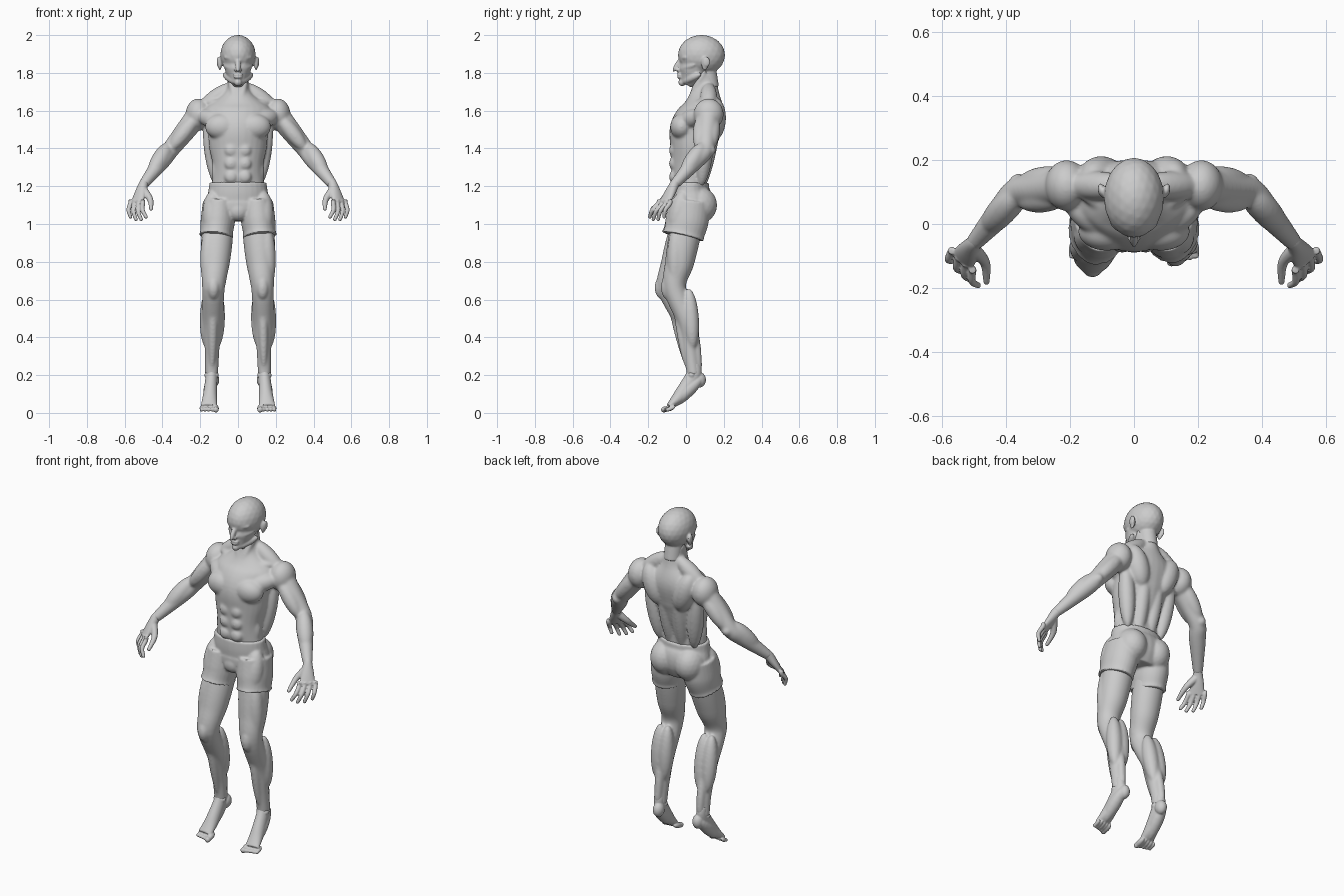
import bpy, bmesh, math
from mathutils import Vector, Matrix

if "Cube" in bpy.data.objects:
    bpy.data.objects.remove(bpy.data.objects["Cube"])

OUT, BACK, UP = Vector((1, 0, 0)), Vector((0, 1, 0)), Vector((0, 0, 1))
FRONT, DOWN = -BACK, -UP
SEGMENTS, STEPS = 28, 6

clay = bpy.data.materials.new("clay_grey")
clay.use_nodes = True
clay.diffuse_color = (0.6, 0.6, 0.6, 1)
clay.node_tree.nodes["Principled BSDF"].inputs["Base Color"].default_value = clay.diffuse_color


def point(x, y, z):
    return Vector((x, y, z))

def spline(before, start, end, after, t):
    """Smooth in-between of two sections, aware of their neighbours."""
    blended = []
    for p, q, r, s in zip(before, start, end, after):
        curve = 2 * p - 5 * q + 4 * r - s + t * (3 * (q - r) + s - p)
        blended.append(q + t / 2 * (r - p + t * curve))
    return blended

def tube(mesh, points, widths, depths=None, across=OUT):
    """Closed tube through points, with a half width and half depth at each."""
    sections = [(*p, w, d) for p, w, d in zip(points, widths, depths or widths)]
    last = len(sections) - 1
    fine = []
    for i in range(last):
        near = [sections[min(max(i + k, 0), last)] for k in (-1, 0, 1, 2)]
        fine += [spline(*near, k / STEPS) for k in range(STEPS)]
    fine.append(sections[-1])
    rings = []
    for i, (*center, width, depth) in enumerate(fine):
        previous, following = fine[max(i - 1, 0)], fine[min(i + 1, len(fine) - 1)]
        along = (Vector(following[:3]) - Vector(previous[:3])).normalized()
        sideways = (across - along * across.dot(along)).normalized()
        deepways = along.cross(sideways)
        ring = []
        for k in range(SEGMENTS):
            angle = math.tau * k / SEGMENTS
            offset = sideways * width * math.cos(angle) + deepways * depth * math.sin(angle)
            ring.append(mesh.verts.new(Vector(center) + offset))
        rings.append(ring)
    for lower, upper in zip(rings, rings[1:]):
        for k in range(SEGMENTS):
            n = (k + 1) % SEGMENTS
            mesh.faces.new((lower[k], lower[n], upper[n], upper[k]))
    mesh.faces.new(rings[0])
    mesh.faces.new(rings[-1])

def stack(mesh, base, step, rows):
    """Upright tube with evenly spaced rows of (y, half width, half depth)."""
    centers = [point(0, row[0], base + i * step) for i, row in enumerate(rows)]
    tube(mesh, centers, [row[1] for row in rows], [row[2] for row in rows])

def blob(mesh, center, radii):
    """Axis-aligned ellipsoid."""
    place = Matrix.Translation(center) @ Matrix.Diagonal((*radii, 1))
    bmesh.ops.create_icosphere(mesh, subdivisions=3, radius=1, matrix=place)

def ball(mesh, center, radius):
    blob(mesh, center, (radius, radius, radius))

def muscle(mesh, start, end, radius):
    """Spindle between two points."""
    turn = (end - start).to_track_quat('Z', 'Y').to_matrix().to_4x4()
    shape = Matrix.Diagonal((radius, radius, (end - start).length / 2, 1))
    place = Matrix.Translation((start + end) / 2) @ turn @ shape
    bmesh.ops.create_icosphere(mesh, subdivisions=3, radius=1, matrix=place)

def mirror(mesh):
    """Copy everything built so far to the other side."""
    copy = bmesh.ops.duplicate(mesh, geom=mesh.verts[:] + mesh.edges[:] + mesh.faces[:])
    for item in copy["geom"]:
        if isinstance(item, bmesh.types.BMVert):
            item.co.x = -item.co.x

def make(name, build_pair, build_middle, voxel, smoothing):
    """Mirror the paired masses, add the middle ones, fuse all into a smooth skin."""
    mesh = bmesh.new()
    build_pair(mesh)
    mirror(mesh)
    build_middle(mesh)
    # the right knee is carried a little further forward
    for vert in mesh.verts:
        if vert.co.x < 0:
            vert.co.y -= .035 * max(0, 1 - abs(vert.co.z - knee.z) / .36)
    bmesh.ops.recalc_face_normals(mesh, faces=mesh.faces)
    data = bpy.data.meshes.new(name)
    mesh.to_mesh(data)
    mesh.free()
    data.materials.append(clay)
    data.shade_smooth()
    obj = bpy.data.objects.new(name, data)
    bpy.context.collection.objects.link(obj)
    fuse = obj.modifiers.new("fuse", 'REMESH')
    fuse.mode, fuse.voxel_size, fuse.use_smooth_shade = 'VOXEL', voxel, True
    soften = obj.modifiers.new("soften", 'SMOOTH')
    soften.factor, soften.iterations = 0.5, smoothing


# joints of the left side
shoulder, elbow, wrist = point(.21, .12, 1.58), point(.36, .1, 1.39), point(.5, -.06, 1.21)
hip, knee = point(.1, .02, 1.08), point(.13, -.06, .66)
ankle, toes = point(.14, .04, .2), point(.155, -.09, .035)
nape, collar, waist = point(.02, .12, 1.74), point(.01, .005, 1.63), point(.11, .01, 1.2)


def build_chest_and_back(mesh):
    # chest, collar bone and neck cord
    blob(mesh, point(.085, -.022, 1.515), (.09, .062, .07))
    muscle(mesh, point(.06, -.03, 1.53), shoulder + FRONT * .04, .05)
    muscle(mesh, collar, shoulder + UP * .07, .018)
    muscle(mesh, collar, point(.055, .11, 1.83), .017)
    # abdominal rows, flank and ribs
    for row in range(3):
        blob(mesh, point(.036, -.064, 1.25 + row * .07), (.036, .026, .036))
    muscle(mesh, waist, waist + UP * .15, .03)
    for rib in range(4):
        start = point(.07, -.055, 1.33 + rib * .04)
        muscle(mesh, start, start + OUT * .07 + BACK * .085 + UP * .04, .018)
    # shoulder blade, side back, spine column and neck slope
    muscle(mesh, point(.06, .145, 1.44), point(.14, .155, 1.67), .062)
    muscle(mesh, waist + BACK * .07, shoulder + OUT * -.05, .045)
    muscle(mesh, point(.035, .07, 1.16), point(.05, .165, 1.6), .042)
    muscle(mesh, nape, shoulder + UP * .02, .045)


def build_half_face(mesh):
    # nostril, brow, eye, cheek bone, jaw and ear
    cheek = point(.078, .05, 1.845)
    ball(mesh, point(.01, -.044, 1.815), .011)
    muscle(mesh, point(0, -.034, 1.88), point(.075, .005, 1.882), .014)
    ball(mesh, point(.034, -.009, 1.858), .014)
    muscle(mesh, point(.025, -.025, 1.82), cheek, .016)
    muscle(mesh, point(.01, -.02, 1.748), cheek + BACK * .03 + DOWN * .05, .02)
    ear = point(.096, .1, 1.85)
    blob(mesh, ear, (.01, .02, .037))
    blob(mesh, ear + (BACK + UP + OUT) * .008, (.009, .02, .028))


def build_arm(mesh):
    tube(mesh, [shoulder, shoulder.lerp(elbow, .5), elbow, elbow.lerp(wrist, .3), wrist],
         [.06, .054, .046, .046, .027])
    # shoulder cap, front and rear upper arm, elbow, forearm
    blob(mesh, shoulder, (.068, .08, .085))
    muscle(mesh, shoulder + FRONT * .035, elbow + FRONT * .03, .042)
    muscle(mesh, shoulder + BACK * .03, elbow + BACK * .025, .042)
    ball(mesh, elbow + BACK * .028, .03)
    muscle(mesh, elbow + UP * .04, elbow.lerp(wrist, .75), .045)


def build_leg(mesh):
    calf = knee.lerp(ankle, .4) + BACK * .03
    shin = knee.lerp(ankle, .7) + BACK * .012
    tube(mesh, [hip, hip.lerp(knee, .36), hip.lerp(knee, .67), knee, calf, shin, ankle],
         [.08, .084, .077, .06, .054, .039, .035])
    # thigh, knee cap, calf heads and shin edge
    muscle(mesh, hip + OUT * .05 + FRONT * .07 + DOWN * .08, knee + OUT * .03, .045)
    muscle(mesh, hip + FRONT * .08 + DOWN * .12, knee + OUT * -.04 + DOWN * .02, .04)
    muscle(mesh, knee + FRONT * .04 + UP * .07, knee + FRONT * .04 + DOWN * .06, .033)
    for lean in (-.022, .026):
        muscle(mesh, knee + BACK * .075 + OUT * lean, shin + BACK * .015 + OUT * lean, .043)
    muscle(mesh, knee, shin + DOWN * .1 + FRONT * .02, .025)
    muscle(mesh, calf + BACK * .035, ankle + BACK * .03 + DOWN * .03, .024)


def build_limbs(mesh):
    build_chest_and_back(mesh)
    build_arm(mesh)
    build_leg(mesh)


def build_trunk(mesh):
    # trunk and neck, from the hips upward
    stack(mesh, 1.1, .1, [(.02, .14, .09), (.02, .14, .09), (.02, .132, .1), (.035, .152, .12),
                          (.05, .16, .135), (.09, .18, .115), (.1, .07, .075), (.1, .052, .057)])


def build_skull(mesh):
    # neck, face from the chin upward, and skull
    tube(mesh, [nape + OUT * -.02 + DOWN * .02, point(0, .1, 1.85)], [.05, .05], [.055, .055])
    stack(mesh, 1.74, .05, [(0, .03, .032), (.03, .06, .073), (.045, .075, .076),
                            (.055, .085, .09), (.07, .06, .08)])
    blob(mesh, point(0, .082, 1.894), (.094, .125, .107))
    # nose, lips and chin
    muscle(mesh, point(0, -.018, 1.885), point(0, -.07, 1.805), .014)
    for height in (1.778, 1.791):
        blob(mesh, point(0, -.034, height), (.026, .014, .008))
    ball(mesh, point(0, -.02, 1.75), .021)


def build_hand(mesh):
    # palm
    spread, index = point(.065, .06, 0), point(.504, -.145, 1.11)
    knuckles = index + spread / 2
    tube(mesh, [wrist.lerp(elbow, .1), wrist, wrist.lerp(knuckles, .5), knuckles],
         [.025, .025, .036, .042], [.027, .026, .022, .014], spread)
    # four curled, fanned fingers and the thumb
    for k, length in enumerate((.85, 1, 1, .85)):
        fan = k - 1.5
        knuckle = index + spread * k / 3
        tip = knuckle + point(-.01, -.045, -.085) * length + spread * fan * .09
        bend = knuckle.lerp(tip, .5) + (OUT + FRONT) * .01
        tube(mesh, [knuckle + UP * .02, knuckle, bend, tip], [.011, .0125, .0115, .0095],
             across=spread)
        ball(mesh, tip, .01)
    thumb = [wrist + FRONT * .02 + DOWN * .03, point(.465, -.12, 1.13), point(.46, -.18, 1.08)]
    tube(mesh, thumb, [.022, .016, .01])
    ball(mesh, thumb[-1], .01)


def build_foot(mesh):
    heel = ankle + BACK * .03 + DOWN * .025
    # ankle bones, heel and sole
    for lean in (-.02, .02):
        ball(mesh, ankle + OUT * lean + FRONT * .01, .018)
    blob(mesh, heel + OUT * -.01, (.031, .036, .042))
    muscle(mesh, heel + (BACK + UP) * .02, toes + BACK * .01, .036)
    # pointed foot with five toes
    tube(mesh, [ankle + UP * .06, ankle, ankle.lerp(toes, .5) + DOWN * .02, toes],
         [.03, .031, .037, .043], [.034, .04, .038, .016])
    for k in range(5):
        radius = .011 if k else .016
        root = toes + OUT * (k - 2) * .019 + BACK * .015
        tip = root + FRONT * (.052 - k * .006) + DOWN * .022
        muscle(mesh, root + BACK * .02, tip, radius)
        ball(mesh, root.lerp(tip, .8), radius)


def build_short_leg(mesh):
    # seat, front of the thigh, leg with rolled hem
    hem = hip.lerp(knee, .35) + OUT * .006 + FRONT * .006
    blob(mesh, point(.08, .065, 1.1), (.085, .1, .1))
    muscle(mesh, hip + FRONT * .03 + OUT * .03 + UP * .1, hem + FRONT * .05 + OUT * .02, .055)
    tube(mesh, [hip + UP * .04, hip.lerp(hem, .4), hip.lerp(hem, .85), hem],
         [.085, .091, .086, .091], [.108, .114, .108, .113])


def build_hips(mesh):
    blob(mesh, point(0, -.045, 1.07), (.06, .045, .055))
    stack(mesh, 1.02, .05, [(.02, .13, .09), (.025, .165, .11), (.03, .169, .115),
                            (.02, .158, .105), (.02, .151, .102)])


def build_nothing(mesh):
    """Paired parts with no middle."""


make("body", build_limbs, build_trunk, .006, 16)
make("head", build_half_face, build_skull, .005, 6)
make("hands", build_hand, build_nothing, .004, 3)
make("feet", build_foot, build_nothing, .004, 5)
make("shorts", build_short_leg, build_hips, .006, 8)
